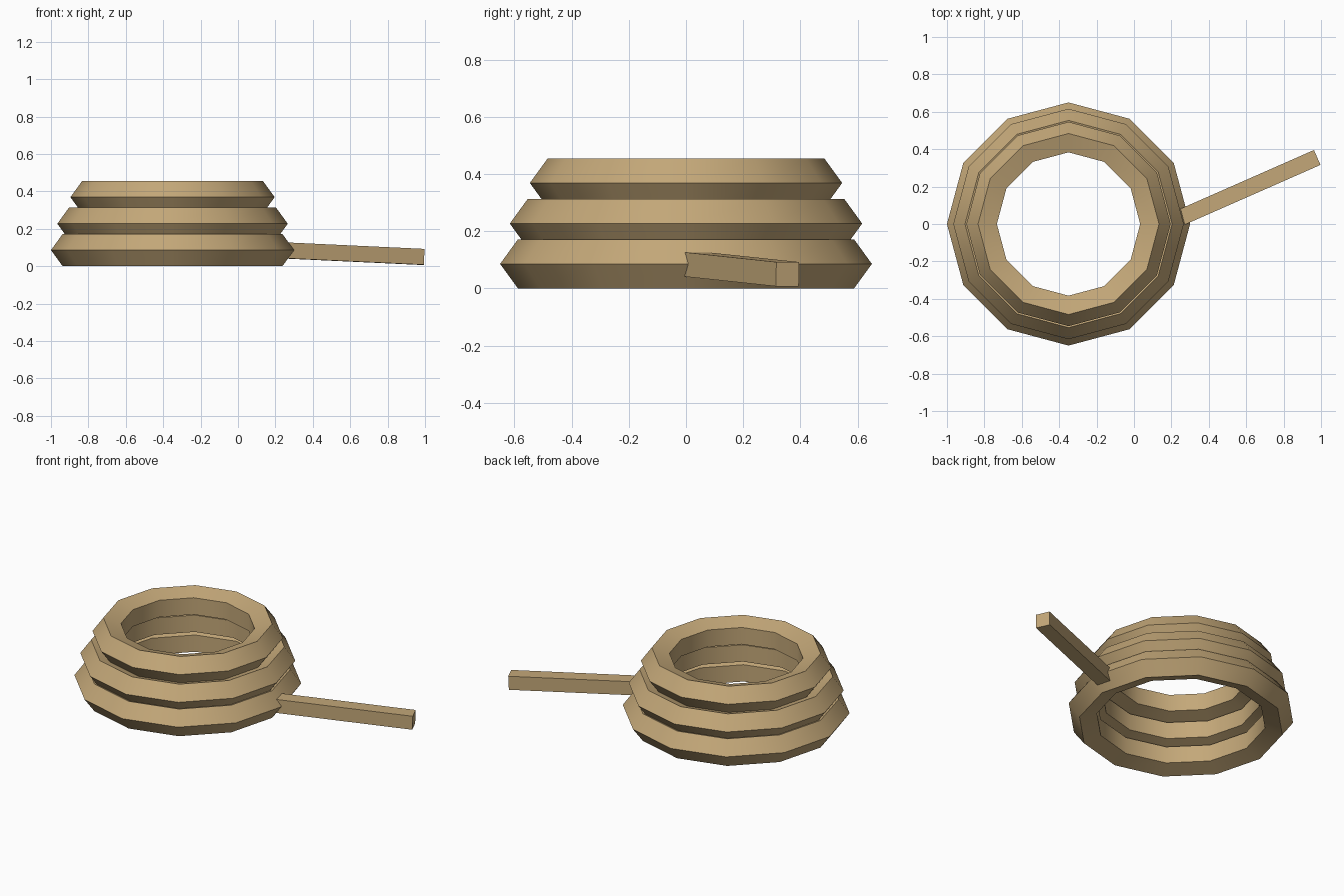
import bpy
from math import radians
from mathutils import Vector

if "Cube" in bpy.data.objects:
    bpy.data.objects.remove(bpy.data.objects["Cube"])

rope = bpy.data.materials.new("tan rope")
rope.diffuse_color = (0.55, 0.39, 0.19, 1)
rope.use_nodes = True
rope.node_tree.nodes["Principled BSDF"].inputs["Base Color"].default_value = rope.diffuse_color


def finish(name):
    ob = bpy.context.object
    ob.name = name
    ob.data.materials.append(rope)
    return ob


# Coil: three stacked loops, each a twelve-sided ring with a five-sided section
TUBE = 0.09
for i, (radius, z) in enumerate([(0.56, 0.086), (0.526, 0.227), (0.456, 0.369)]):
    bpy.ops.mesh.primitive_torus_add(
        major_segments=12, minor_segments=5, location=(-0.35, 0, z),
        major_radius=radius, minor_radius=TUBE)
    finish(f"rope_loop_{i + 1}")
    bpy.ops.object.shade_smooth_by_angle(angle=radians(40))

# Loose end: a square bar running from inside the lowest loop down to the ground
start, end = Vector((0.21, 0.017, 0.086)), Vector((0.978, 0.355, 0.05))
axis = end - start
bpy.ops.mesh.primitive_cube_add(size=1, location=(start + end) / 2)
tail = finish("rope_tail")
tail.rotation_euler = axis.to_track_quat('X', 'Z').to_euler()
tail.scale = (axis.length, 0.087, 0.085)
